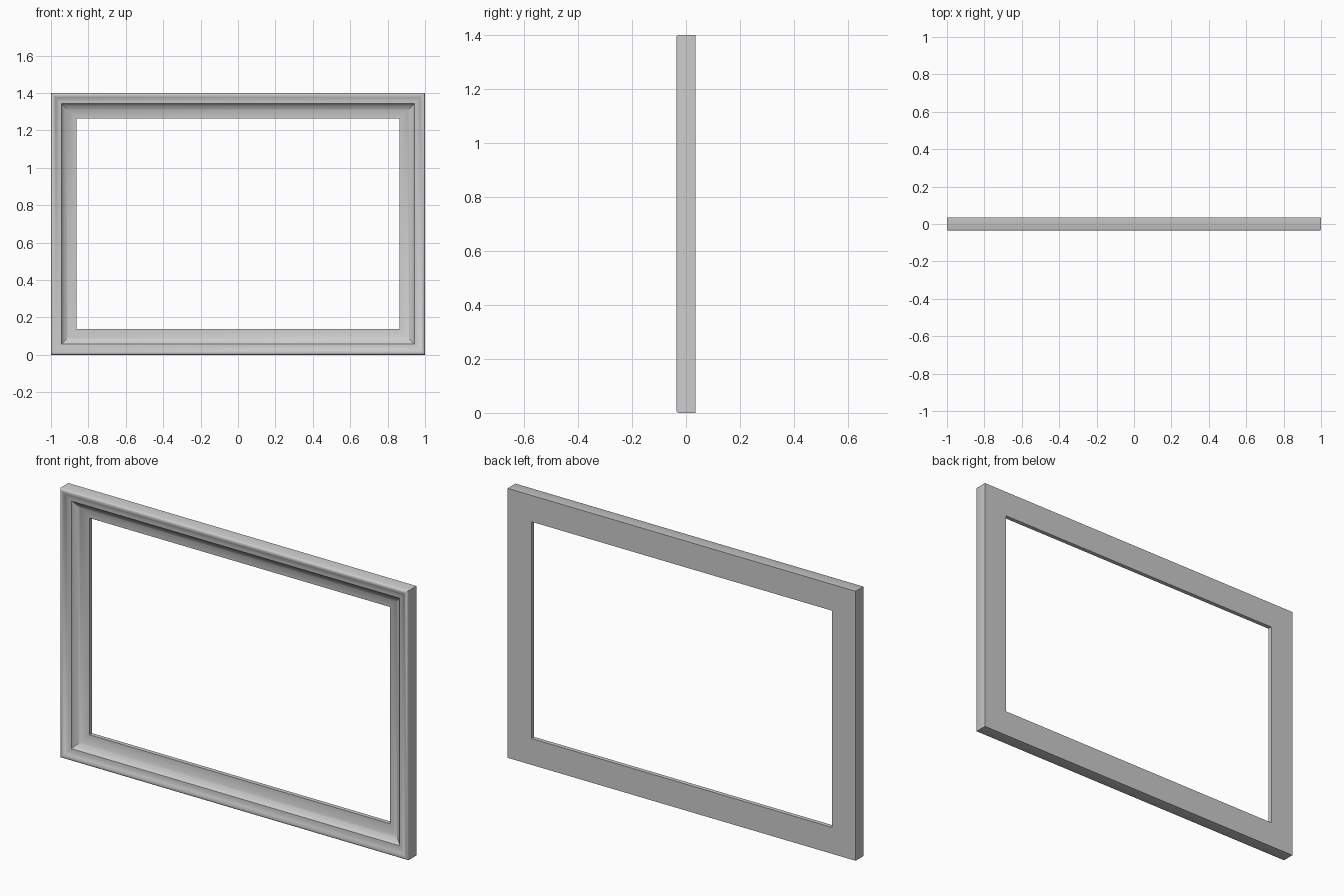
import bpy, bmesh, math

if "Cube" in bpy.data.objects:
    bpy.data.objects.remove(bpy.data.objects["Cube"])

# Outer half width, height and half depth of the frame
W, H, D = 1.0, 1.4, 0.036

# Moulding cross-section: (distance in from outer edge, y)
profile = [(0.0, D), (0.0, -0.028)]
# rounded outer bead
profile += [(0.003, -0.033), (0.008, -D), (0.014, -D), (0.021, -0.033), (0.027, -0.028)]
# shallow sloping band with a small step
profile += [(0.036, -0.024), (0.046, -0.022), (0.057, -0.021), (0.059, -0.017)]
# hollow slope down to the thin inner lip
n = 7
for i in range(1, n + 1):
    t = i / n
    profile.append((0.059 + 0.078 * t, -0.017 + 0.031 * math.sin(t * math.pi / 2) ** 0.9))
profile.append((0.137, D))


def mitred_frame(name, section):
    """Sweep a cross-section round a rectangle with mitred corners."""
    bm = bmesh.new()
    rings = []
    for sx, top in ((-1, 0), (1, 0), (1, 1), (-1, 1)):
        rings.append([bm.verts.new((sx * (W - d), y, H - d if top else d))
                      for d, y in section])
    for k in range(4):
        a, b = rings[k], rings[(k + 1) % 4]
        for i in range(len(section)):
            j = (i + 1) % len(section)
            bm.faces.new((a[i], b[i], b[j], a[j]))
    bmesh.ops.recalc_face_normals(bm, faces=bm.faces)
    mesh = bpy.data.meshes.new(name)
    bm.to_mesh(mesh)
    bm.free()
    ob = bpy.data.objects.new(name, mesh)
    bpy.context.collection.objects.link(ob)
    return ob


# Picture frame moulding
frame = mitred_frame("picture_frame", profile)
bpy.context.view_layer.objects.active = frame
frame.select_set(True)
bpy.ops.object.shade_smooth_by_angle(angle=math.radians(35))
